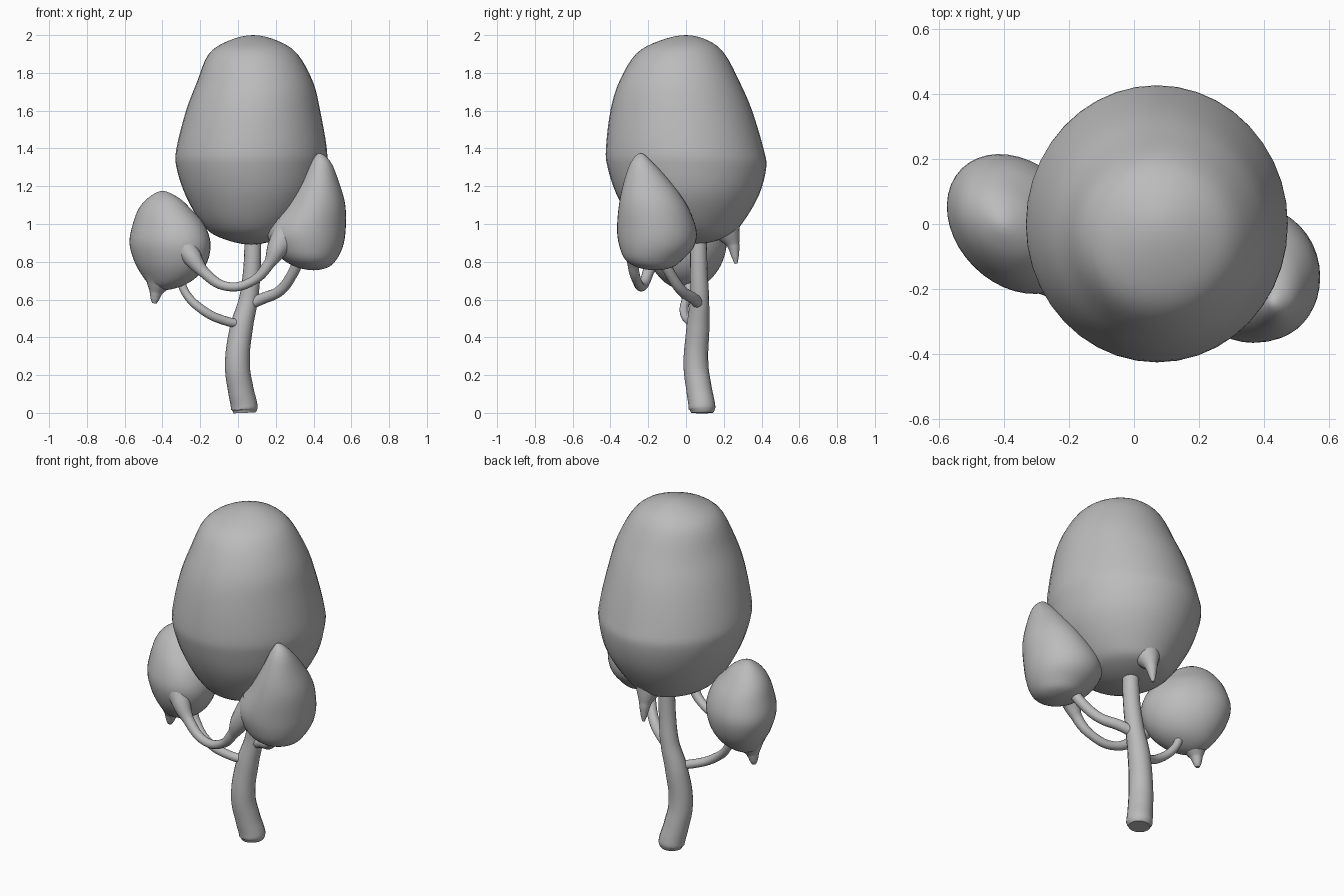
import bpy
import bmesh
from math import sin, cos, tau, radians
from mathutils import Vector

cube = bpy.data.objects.get("Cube")
if cube:
    bpy.data.objects.remove(cube, do_unlink=True)

GREY = (0.5, 0.5, 0.5, 1)
grey = bpy.data.materials.new("matte_grey")
grey.use_nodes = True
grey.diffuse_color = GREY
grey.node_tree.nodes["Principled BSDF"].inputs["Base Color"].default_value = GREY


def catmull(a, b, c, d, t):
    return 0.5 * (2 * b + (c - a) * t + (2 * a - 5 * b + 4 * c - d) * t * t
                  + (3 * b - a - 3 * c + d) * t ** 3)


def lobe(name, keys, turn=0, segments=40, steps=4):
    """Rounded crown lofted from level rings (z, x, y, radius_a, radius_b), closed at both ends."""
    def reflect(pole, ring):
        return (ring[0], ring[1], ring[2], -ring[3], -ring[4])
    keys = [reflect(keys[0], keys[1])] + keys + [reflect(keys[-1], keys[-2])]
    rings = []
    for i in range(1, len(keys) - 2):
        for s in range(steps):
            rings.append([catmull(*(keys[i + k][n] for k in (-1, 0, 1, 2)), s / steps)
                          for n in range(5)])
    bm = bmesh.new()
    top, bottom = (bm.verts.new((k[1], k[2], k[0])) for k in (keys[1], keys[-2]))
    loops = []
    for z, x, y, a, b in rings[1:]:
        loop = []
        for j in range(segments):
            t = tau * j / segments
            u, v = a * cos(t), b * sin(t)
            loop.append(bm.verts.new((x + u * cos(turn) - v * sin(turn),
                                      y + u * sin(turn) + v * cos(turn), z)))
        loops.append(loop)
    for j in range(segments):
        k = (j + 1) % segments
        bm.faces.new((top, loops[0][j], loops[0][k]))
        bm.faces.new((bottom, loops[-1][k], loops[-1][j]))
        for p, q in zip(loops, loops[1:]):
            bm.faces.new((p[j], q[j], q[k], p[k]))
    bmesh.ops.recalc_face_normals(bm, faces=bm.faces)
    mesh = bpy.data.meshes.new(name)
    bm.to_mesh(mesh)
    bm.free()
    mesh.shade_smooth()
    mesh.materials.append(grey)
    obj = bpy.data.objects.new(name, mesh)
    bpy.context.collection.objects.link(obj)


def tube(name, points):
    """Tapered round stem through points (x, y, z, radius)."""
    curve = bpy.data.curves.new(name, "CURVE")
    curve.dimensions = "3D"
    curve.bevel_depth = 1
    curve.bevel_resolution = 6
    curve.resolution_u = 8
    curve.use_fill_caps = True
    spline = curve.splines.new("BEZIER")
    spline.bezier_points.add(len(points) - 1)
    for point, (x, y, z, r) in zip(spline.bezier_points, points):
        point.co = Vector((x, y, z))
        point.radius = r
        point.handle_left_type = point.handle_right_type = "AUTO"
    curve.materials.append(grey)
    obj = bpy.data.objects.new(name, curve)
    bpy.context.collection.objects.link(obj)
    bpy.ops.object.select_all(action="DESELECT")
    obj.select_set(True)
    bpy.context.view_layer.objects.active = obj
    bpy.ops.object.convert(target="MESH")
    bpy.ops.object.shade_smooth_by_angle(angle=radians(50))


# Crowns
lobe("main_crown", [
    (2.0, .08, 0, 0, 0), (1.97, .08, -.01, .13, .13), (1.9, .08, -.03, .235, .235),
    (1.75, .09, -.035, .308, .32), (1.6, .08, -.025, .355, .375),
    (1.4, .072, -.007, .398, .417), (1.3, .07, .005, .396, .42),
    (1.15, .075, .01, .352, .375), (1.0, .07, .01, .26, .285),
    (.93, .07, .02, .17, .2), (.89, .07, .02, 0, 0)])

lobe("right_crown", [
    (1.375, .43, -.24, 0, 0), (1.33, .44, -.235, .05, .055), (1.22, .432, -.205, .103, .125),
    (1.1, .41, -.175, .158, .18), (.97, .365, -.155, .205, .21), (.88, .367, -.155, .188, .197),
    (.81, .38, -.17, .14, .15), (.77, .395, -.165, .08, .09), (.755, .4, -.165, 0, 0)])

A, B = .245, .19
lobe("left_crown", [(z, x, 0, A * f, B * f) for z, x, f in (
    (1.175, -.4, 0), (1.14, -.395, .36), (1.08, -.388, .63), (1.0, -.368, .86), (.9, -.36, .98),
    (.8, -.355, .88), (.72, -.36, .65), (.67, -.38, .36), (.65, -.39, 0))], turn=radians(-45))

# Trunk
tube("trunk", [
    (.035, .085, 0, .058), (.034, .085, .025, .071), (.015, .07, .12, .068),
    (-.003, .053, .25, .066), (.018, .063, .45, .061), (.055, .072, .6, .05),
    (.073, .068, .75, .046), (.08, .065, .95, .044)])

# Branches
tube("left_branch", [
    (.02, .05, .47, .024), (-.06, .02, .485, .024), (-.18, -.01, .54, .024),
    (-.28, .01, .64, .022), (-.31, .02, .74, .022)])
tube("right_branch", [
    (.06, .07, .575, .03), (.13, .04, .605, .03), (.22, -.02, .645, .028),
    (.285, -.08, .73, .028), (.33, -.13, .83, .03)])
tube("linking_branch", [
    (-.31, -.1, .92, .1), (-.255, -.17, .84, .055), (-.18, -.2, .745, .03),
    (-.06, -.23, .67, .024), (.08, -.26, .7, .024), (.165, -.28, .79, .03),
    (.215, -.27, .88, .06), (.28, -.23, .96, .1)])

# Drooping tips
tube("main_crown_tip", [
    (.09, .18, 1.03, .13), (.09, .225, .95, .065), (.09, .25, .89, .033),
    (.09, .26, .83, .02), (.09, .265, .79, .008)])
tube("left_crown_tip", [
    (-.405, 0, .74, .12), (-.425, 0, .675, .06), (-.435, 0, .635, .033),
    (-.44, 0, .6, .022), (-.442, 0, .58, .012)])
